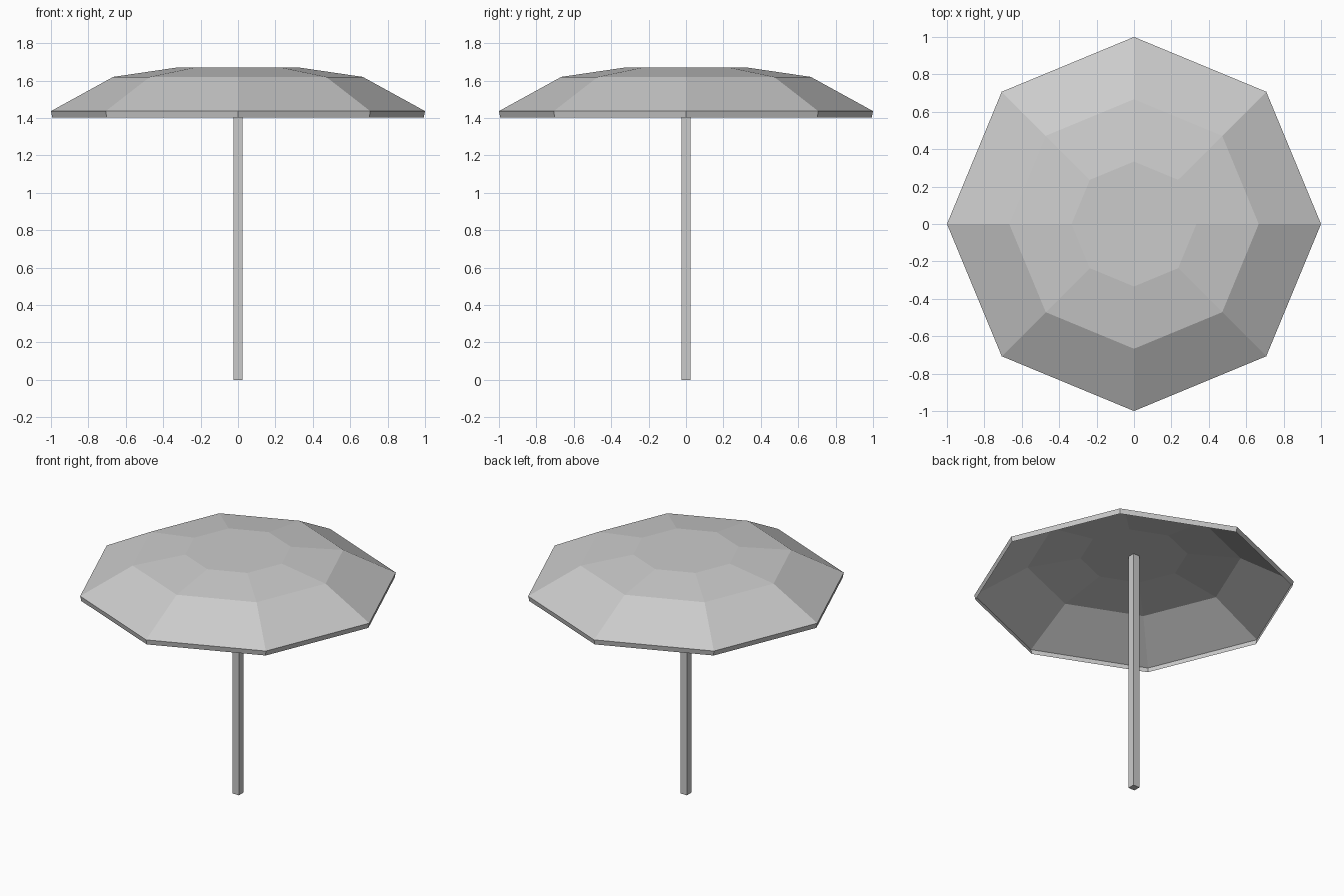
import bpy
import bmesh
from math import cos, sin, pi

cube = bpy.data.objects.get("Cube")
if cube:
    bpy.data.objects.remove(cube, do_unlink=True)

grey = bpy.data.materials.new("light grey")
grey.use_nodes = True
colour = (0.6, 0.6, 0.6, 1)
grey.diffuse_color = colour
grey.node_tree.nodes["Principled BSDF"].inputs["Base Color"].default_value = colour


def add_object(name, bm):
    mesh = bpy.data.meshes.new(name)
    bm.to_mesh(mesh)
    bm.free()
    mesh.materials.append(grey)
    obj = bpy.data.objects.new(name, mesh)
    bpy.context.collection.objects.link(obj)
    return obj


# Canopy: thin eight-sided sheet from the rim flap up to the flat crown
SIDES = 8
PROFILE = [(0.993, 1.403), (1.0, 1.437), (0.667, 1.62), (0.334, 1.669)]
bm = bmesh.new()
rings = [[bm.verts.new((r * cos(2 * pi * i / SIDES), r * sin(2 * pi * i / SIDES), z))
          for i in range(SIDES)] for r, z in PROFILE]
for low, high in zip(rings, rings[1:]):
    for i in range(SIDES):
        j = (i + 1) % SIDES
        bm.faces.new((low[i], low[j], high[j], high[i]))
bm.faces.new(rings[-1])
add_object("canopy", bm)

# Pole: square post from the ground to just under the crown
POLE_WIDTH, POLE_HEIGHT = 0.048, 1.667
bm = bmesh.new()
bmesh.ops.create_cube(bm, size=1)
bmesh.ops.scale(bm, vec=(POLE_WIDTH, POLE_WIDTH, POLE_HEIGHT), verts=bm.verts)
bmesh.ops.translate(bm, vec=(0, 0, POLE_HEIGHT / 2), verts=bm.verts)
add_object("pole", bm)
